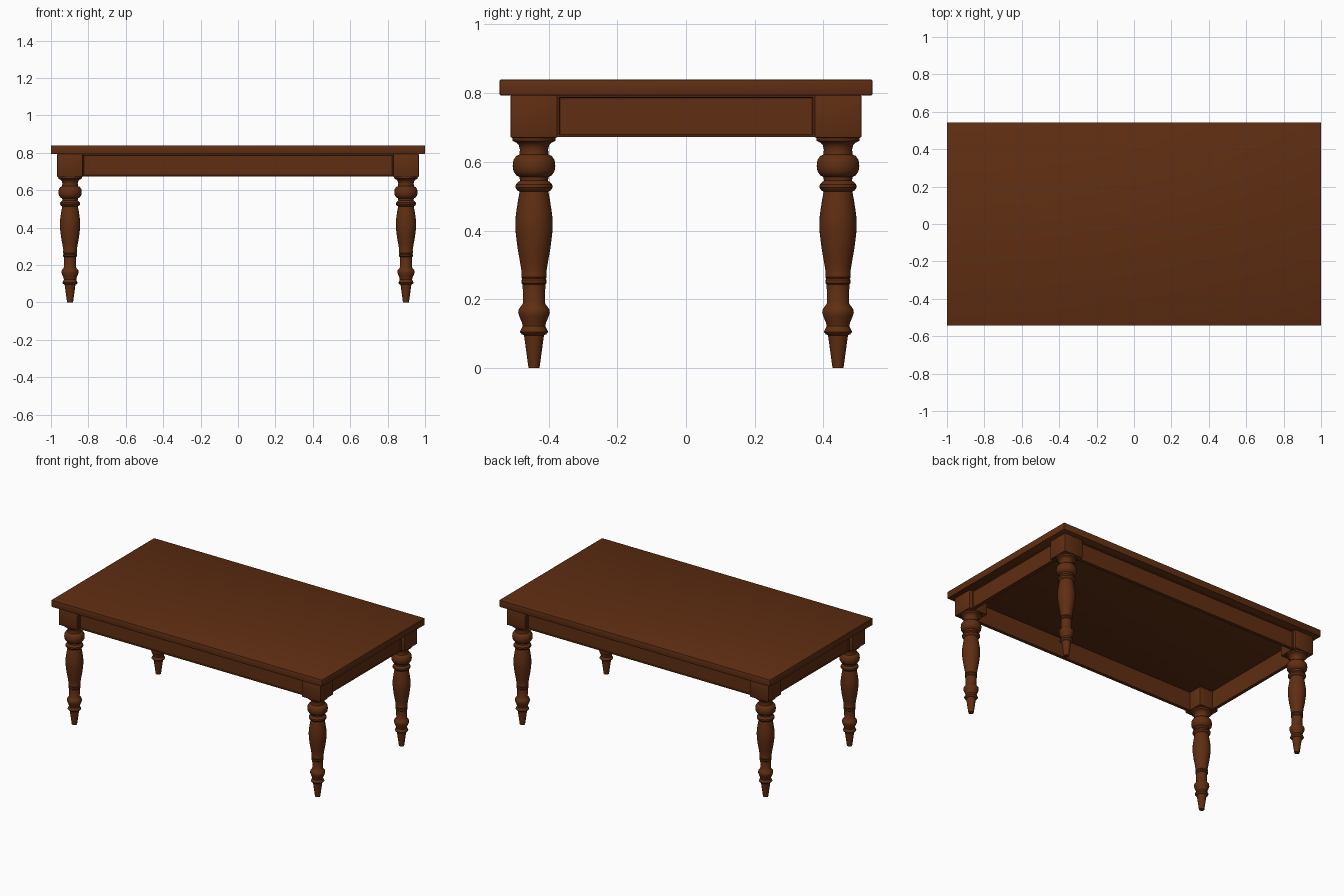
import bpy, bmesh, math
from mathutils import Matrix, Vector

if "Cube" in bpy.data.objects:
    bpy.data.objects.remove(bpy.data.objects["Cube"])

wood = bpy.data.materials.new("brown_wood")
wood.diffuse_color = (0.115, 0.027, 0.006, 1)
wood.use_nodes = True
wood.node_tree.nodes["Principled BSDF"].inputs["Base Color"].default_value = wood.diffuse_color


def finish(bm, name, smooth=False):
    bmesh.ops.recalc_face_normals(bm, faces=bm.faces)
    mesh = bpy.data.meshes.new(name)
    bm.to_mesh(mesh)
    bm.free()
    mesh.materials.append(wood)
    ob = bpy.data.objects.new(name, mesh)
    bpy.context.collection.objects.link(ob)
    if smooth:
        bpy.ops.object.select_all(action='DESELECT')
        bpy.context.view_layer.objects.active = ob
        ob.select_set(True)
        bpy.ops.object.shade_smooth_by_angle(angle=math.radians(35))
    return ob


def box(center, size):
    bm = bmesh.new()
    m = Matrix.Translation(center) @ Matrix.Diagonal((*size, 1))
    bmesh.ops.create_cube(bm, size=1, matrix=m)
    return bm


def bevelled_box(name, center, size, width):
    bm = box(center, size)
    bmesh.ops.bevel(bm, geom=bm.edges[:], offset=width, segments=2,
                    profile=0.5, affect='EDGES')
    return finish(bm, name, True)


def apron(name, center, size, outward):
    # board with a shallow framed panel on its outer face
    bm = box(center, size)
    bm.normal_update()
    face = max(bm.faces, key=lambda f: f.normal.dot(Vector(outward)))
    bmesh.ops.inset_region(bm, faces=[face], thickness=0.008)
    bmesh.ops.inset_region(bm, faces=[face], thickness=0.003, depth=-0.005)
    finish(bm, name)


# table top
bevelled_box("table_top", (0, 0, 0.8165), (2, 1.086, 0.047), 0.005)

# turned leg profile (radius, height)
PROFILE = [
    (0.016, 0.0), (0.029, 0.095), (0.036, 0.098), (0.041, 0.105),
    (0.037, 0.113), (0.033, 0.122), (0.035, 0.132), (0.042, 0.148),
    (0.046, 0.160), (0.044, 0.172), (0.036, 0.182), (0.032, 0.188),
    (0.033, 0.243), (0.037, 0.247), (0.037, 0.256), (0.034, 0.260),
    (0.037, 0.264), (0.037, 0.274), (0.036, 0.280), (0.041, 0.310),
    (0.048, 0.350), (0.053, 0.390), (0.0545, 0.420), (0.053, 0.445),
    (0.047, 0.485), (0.042, 0.513), (0.049, 0.517), (0.054, 0.525),
    (0.053, 0.534), (0.046, 0.541), (0.041, 0.545), (0.042, 0.556),
    (0.052, 0.561), (0.060, 0.573), (0.062, 0.588), (0.060, 0.605),
    (0.052, 0.617), (0.043, 0.621), (0.041, 0.635), (0.044, 0.648),
    (0.052, 0.656), (0.062, 0.661), (0.064, 0.673),
]
SIDES = 36


def turned_leg(name, x, y):
    bm = bmesh.new()
    rings = []
    for r, z in PROFILE:
        rings.append([bm.verts.new((x + r * math.cos(2 * math.pi * i / SIDES),
                                    y + r * math.sin(2 * math.pi * i / SIDES), z))
                      for i in range(SIDES)])
    for a, b in zip(rings, rings[1:]):
        for i in range(SIDES):
            j = (i + 1) % SIDES
            bm.faces.new((a[i], a[j], b[j], b[i]))
    bm.faces.new(rings[0][::-1])
    bm.faces.new(rings[-1])
    finish(bm, name, True)


# four legs with square corner blocks
LX, LY = 0.898, 0.4425
for sx, xn in ((-1, "left"), (1, "right")):
    for sy, yn in ((-1, "front"), (1, "back")):
        turned_leg(f"{yn}_{xn}_leg", sx * LX, sy * LY)
        bevelled_box(f"{yn}_{xn}_block", (sx * LX, sy * LY, 0.732),
                     (0.137, 0.137, 0.124), 0.004)

# aprons between the blocks, set slightly back
T = 0.022
for s, n in ((-1, "front"), (1, "back")):
    apron(f"{n}_apron", (0, s * (0.491 - T / 2), 0.733), (1.662, T, 0.122), (0, s, 0))
for s, n in ((-1, "left"), (1, "right")):
    apron(f"{n}_apron", (s * (0.946 - T / 2), 0, 0.733), (T, 0.75, 0.122), (s, 0, 0))
